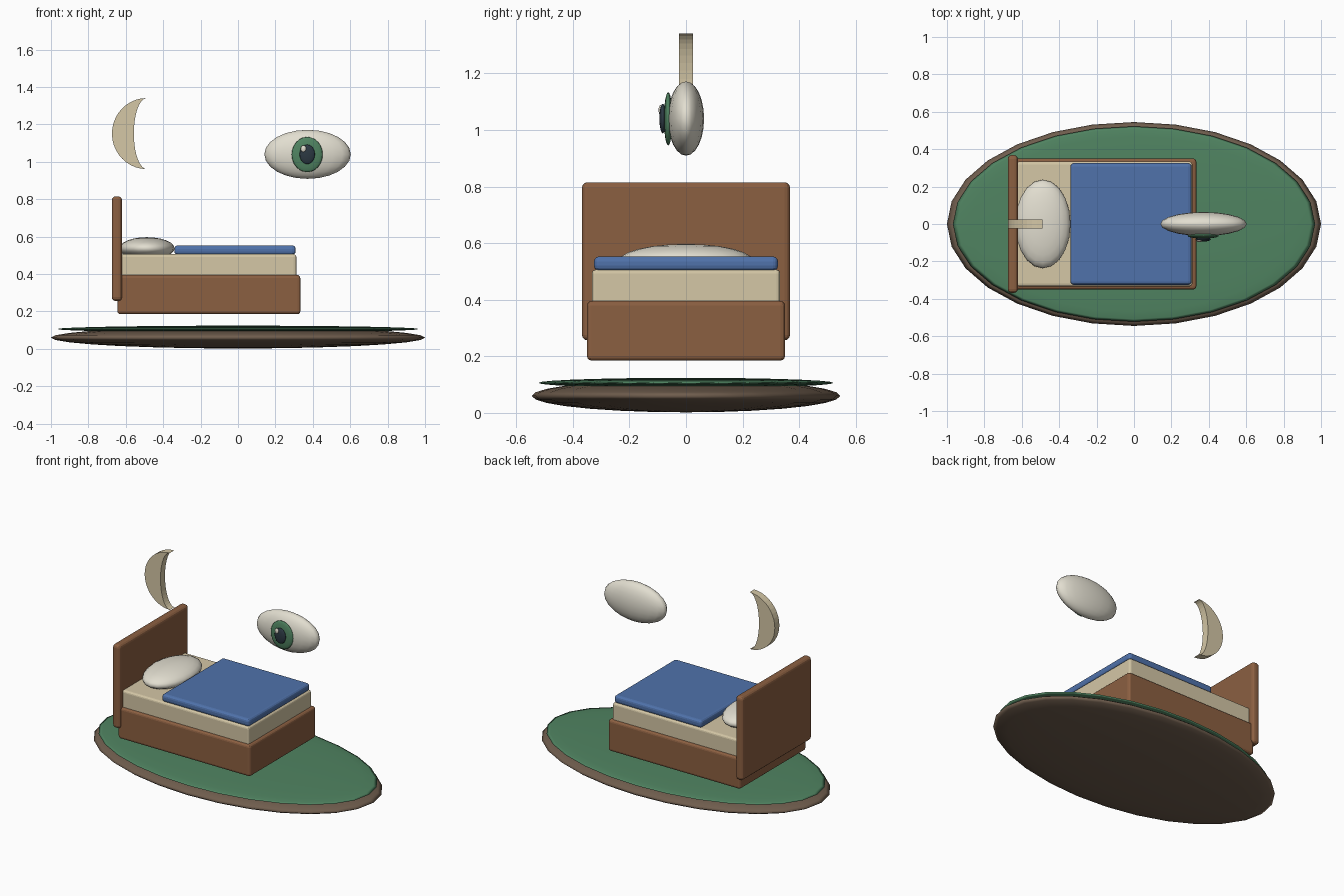
import bpy, bmesh, math
from mathutils import Matrix

if "Cube" in bpy.data.objects:
    bpy.data.objects.remove(bpy.data.objects["Cube"])


def material(name, r, g, b):
    m = bpy.data.materials.new(name)
    m.diffuse_color = (r, g, b, 1)
    m.use_nodes = True
    m.node_tree.nodes["Principled BSDF"].inputs["Base Color"].default_value = m.diffuse_color
    return m


WOOD = material("wood", 0.26, 0.115, 0.053)
EARTH = material("earth", 0.16, 0.11, 0.075)
GREEN = material("green", 0.08, 0.23, 0.12)
CREAM = material("cream", 0.66, 0.57, 0.38)
WHITE = material("white", 0.76, 0.73, 0.63)
BLUE = material("blue", 0.08, 0.17, 0.41)
DARK = material("dark", 0.025, 0.04, 0.055)


def finish(name, bm, mat, smooth):
    bmesh.ops.recalc_face_normals(bm, faces=bm.faces)
    mesh = bpy.data.meshes.new(name)
    for f in bm.faces:
        f.smooth = smooth
    bm.to_mesh(mesh)
    bm.free()
    mesh.materials.append(mat)
    ob = bpy.data.objects.new(name, mesh)
    bpy.context.collection.objects.link(ob)
    return ob


def ellipsoid(name, centre, radii, mat, segments=20, rings=12):
    bm = bmesh.new()
    bmesh.ops.create_uvsphere(bm, u_segments=segments, v_segments=rings, radius=1,
                              matrix=Matrix.LocRotScale(centre, None, radii))
    return finish(name, bm, mat, True)


def box(name, x, y, z, mat, bevel):
    bm = bmesh.new()
    centre = [(a + b) / 2 for a, b in (x, y, z)]
    size = [b - a for a, b in (x, y, z)]
    bmesh.ops.create_cube(bm, size=1, matrix=Matrix.LocRotScale(centre, None, size))
    ob = finish(name, bm, mat, False)
    mod = ob.modifiers.new("soft_edges", 'BEVEL')
    mod.width = bevel
    mod.segments = 3
    return ob


# Floating oval island with its grass layer
ellipsoid("island_base", (0, 0, 0.06), (1.0, 0.545, 0.058), EARTH, 28, 14)
ellipsoid("grass_top", (0, 0, 0.106), (0.968, 0.522, 0.018), GREEN, 28, 14)

# Bed
box("bed_frame", (-0.645, 0.333), (-0.35, 0.35), (0.185, 0.395), WOOD, 0.016)
box("headboard", (-0.675, -0.62), (-0.368, 0.368), (0.256, 0.815), WOOD, 0.02)
box("mattress", (-0.63, 0.312), (-0.333, 0.333), (0.36, 0.506), CREAM, 0.014)
box("blanket", (-0.34, 0.308), (-0.325, 0.325), (0.502, 0.553), BLUE, 0.018)
ellipsoid("pillow", (-0.487, 0, 0.537), (0.148, 0.237, 0.06), WHITE)

# Crescent moon: outer semicircle and a shallower inner arc, extruded along y
bm = bmesh.new()
STEPS = 20
rows = []
for i in range(STEPS + 1):
    a = math.pi * (i / STEPS - 0.5)
    reach = [0.186, 0.069]
    z = 1.151 + 0.19 * math.sin(a)
    if i in (0, STEPS):
        pair = [bm.verts.new((-0.488, y, z)) for y in (-0.024, 0.024)]
        rows.append(pair + pair)
    else:
        rows.append([bm.verts.new((-0.488 - r * math.cos(a), y, z))
                     for r in reach for y in (-0.024, 0.024)])
for p, q in zip(rows, rows[1:]):
    for i, j in ((0, 1), (1, 3), (3, 2), (2, 0)):
        ring = list(dict.fromkeys((p[i], p[j], q[j], q[i])))
        if len(ring) > 2:
            bm.faces.new(ring)
finish("crescent_moon", bm, CREAM, False)

# Floating eye, layers stepping forward toward -y
ellipsoid("eyeball", (0.372, 0, 1.04), (0.231, 0.064, 0.131), WHITE)
ellipsoid("iris", (0.37, -0.063, 1.039), (0.083, 0.015, 0.094), GREEN)
ellipsoid("pupil", (0.37, -0.082, 1.04), (0.041, 0.012, 0.052), DARK)
ellipsoid("eye_highlight", (0.35, -0.09, 1.07), (0.015, 0.007, 0.018), WHITE, 12, 8)
